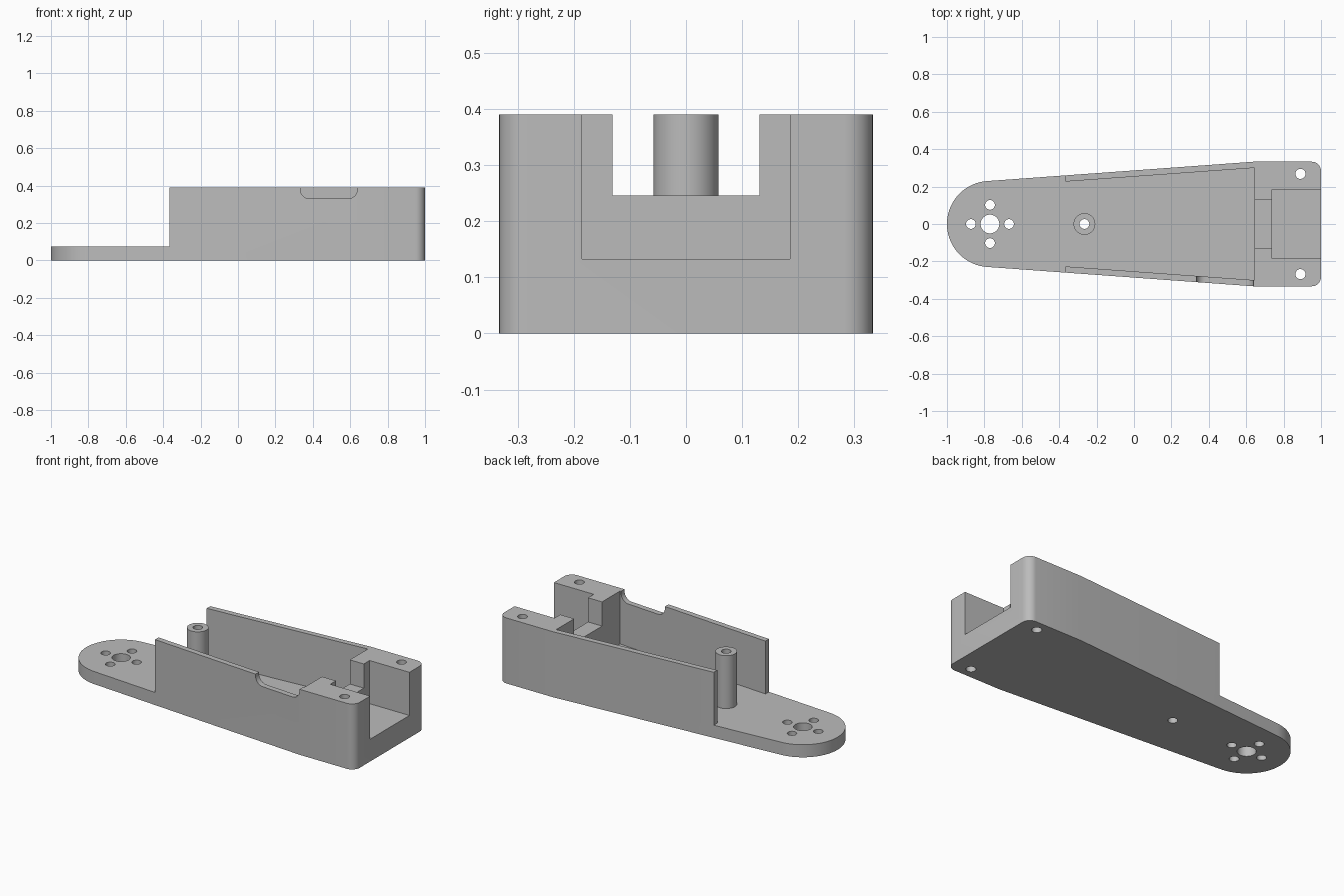
import bpy
import bmesh
from math import sin, cos, pi, radians, atan2, asin, hypot

cube = bpy.data.objects.get("Cube")
if cube:
    bpy.data.objects.remove(cube, do_unlink=True)

# Main sizes
HEIGHT, FLOOR = 0.39, 0.075
NOSE_X, NOSE_R = -0.77, 0.23
SHOULDER_X, HALF_W, CORNER_R = 0.64, 0.333, 0.05
WALL_START, WALL, BLOCK_X = -0.365, 0.03, 0.645
POST_X, POST_R = -0.265, 0.058

grey = bpy.data.materials.new("plain grey")
grey.use_nodes = True
grey.diffuse_color = (0.5, 0.5, 0.5, 1)
grey.node_tree.nodes["Principled BSDF"].inputs["Base Color"].default_value = (0.5, 0.5, 0.5, 1)


def arc(cx, cy, r, start, end, steps):
    """Points along an arc, angles in radians."""
    angles = [start + (end - start) * i / steps for i in range(steps + 1)]
    return [(cx + r * cos(a), cy + r * sin(a)) for a in angles]


def prism(name, points, low, high, axis="z"):
    """Extrude a flat profile along z, or an x-z profile along y."""
    bm = bmesh.new()
    place = (lambda p: (p[0], p[1], low)) if axis == "z" else (lambda p: (p[0], low, p[1]))
    face = bm.faces.new([bm.verts.new(place(p)) for p in points])
    grown = bmesh.ops.extrude_face_region(bm, geom=[face])["geom"]
    shift = (0, 0, high - low) if axis == "z" else (0, high - low, 0)
    bmesh.ops.translate(bm, vec=shift, verts=[v for v in grown if isinstance(v, bmesh.types.BMVert)])
    bmesh.ops.recalc_face_normals(bm, faces=bm.faces)
    mesh = bpy.data.meshes.new(name)
    bm.to_mesh(mesh)
    bm.free()
    mesh.materials.append(grey)
    obj = bpy.data.objects.new(name, mesh)
    bpy.context.collection.objects.link(obj)
    return obj


def box(name, x0, x1, half_y, low, high):
    return prism(name, [(x0, -half_y), (x1, -half_y), (x1, half_y), (x0, half_y)], low, high)


def cylinder(name, x, y, r, low, high, sides=40):
    return prism(name, arc(x, y, r, 0, 2 * pi, sides)[:-1], low, high)


def cut(target, cutters):
    """Subtract each cutter, then bake the result and drop the cutters."""
    for cutter in cutters:
        cutter.hide_render = True
        mod = target.modifiers.new("cut", "BOOLEAN")
        mod.operation, mod.solver, mod.object = "DIFFERENCE", "EXACT", cutter
    graph = bpy.context.evaluated_depsgraph_get()
    baked = bpy.data.meshes.new_from_object(target.evaluated_get(graph))
    target.modifiers.clear()
    target.data = baked
    for cutter in cutters:
        bpy.data.objects.remove(cutter, do_unlink=True)


def smooth(obj):
    bpy.ops.object.select_all(action="DESELECT")
    obj.select_set(True)
    bpy.context.view_layer.objects.active = obj
    bpy.ops.object.shade_smooth_by_angle(angle=radians(30))


# Tapered outline: round nose, straight flanks, rounded rear corners
dx = SHOULDER_X - NOSE_X
taper = atan2(HALF_W, dx) - asin(NOSE_R / hypot(dx, HALF_W))
tangent = pi / 2 + taper
rear = 1 - CORNER_R
side = HALF_W - CORNER_R
outline = (arc(NOSE_X, 0, NOSE_R, tangent, 2 * pi - tangent, 48)
           + [(SHOULDER_X, -HALF_W)]
           + arc(rear, -side, CORNER_R, -pi / 2, 0, 10)
           + arc(rear, side, CORNER_R, 0, pi / 2, 10)
           + [(SHOULDER_X, HALF_W)])
housing = prism("housing", outline, 0, HEIGHT)

# Open nose and tapered bay between the thin walls
bay_back = HALF_W - WALL - 0.003
bay_front = bay_back - (BLOCK_X - WALL_START) * sin(taper)
half = [(-1.2, 0.5), (WALL_START, 0.5), (WALL_START, bay_front), (BLOCK_X, bay_back)]
bay = prism("bay_cutter", half + [(x, -y) for x, y in reversed(half)], FLOOR, 0.6)

# Rear pocket and the narrower passage into the bay
pocket = box("pocket_cutter", 0.737, 1.2, 0.185, 0.133, 0.6)
passage = box("passage_cutter", 0.6, 0.8, 0.131, 0.246, 0.6)

# Rounded dip in the front wall
dip_r = 0.05
dip_profile = ([(0.333, 0.6)] + arc(0.333 + dip_r, 0.33 + dip_r, dip_r, pi, 1.5 * pi, 10)
               + arc(0.638 - dip_r, 0.33 + dip_r, dip_r, 1.5 * pi, 2 * pi, 10) + [(0.638, 0.6)])
dip = prism("dip_cutter", dip_profile, -0.5, -0.2, axis="y")

# Hub hole with four small holes round it, rear screw holes, post hole
holes = [(NOSE_X, 0, 0.05), (POST_X, 0, 0.026)]
holes += [(NOSE_X + 0.102 * cos(i * pi / 2), 0.102 * sin(i * pi / 2), 0.026) for i in range(4)]
holes += [(0.89, s * 0.268, 0.027) for s in (-1, 1)]
drills = [cylinder("hole_cutter", x, y, r, -0.1, 0.6) for x, y, r in holes]

cut(housing, [bay, pocket, passage, dip] + drills)
smooth(housing)

# Hollow screw post standing on the bay floor
post = cylinder("screw_post", POST_X, 0, POST_R, FLOOR, HEIGHT, 48)
cut(post, [cylinder("hole_cutter", POST_X, 0, 0.026, -0.1, 0.6)])
smooth(post)
